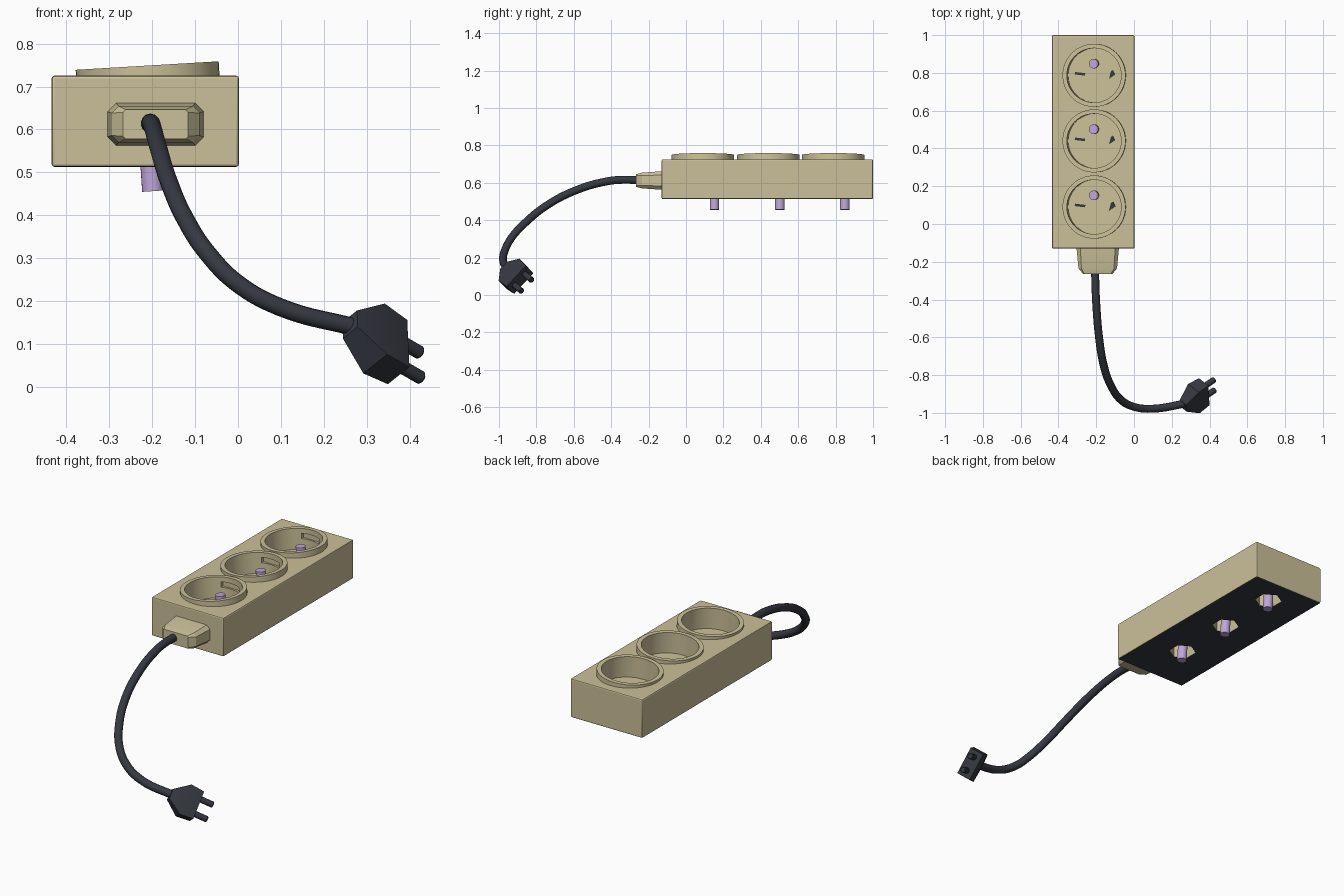
import bpy, bmesh, math
from mathutils import Vector, Matrix

if "Cube" in bpy.data.objects:
    bpy.data.objects.remove(bpy.data.objects["Cube"])

TILT = math.radians(-3.4)
CX = -0.205
CUPS = (0.09, 0.44, 0.787)


def material(name, rgb):
    m = bpy.data.materials.new(name)
    m.diffuse_color = (*rgb, 1)
    m.use_nodes = True
    m.node_tree.nodes["Principled BSDF"].inputs["Base Color"].default_value = m.diffuse_color
    return m


BEIGE = material("beige_plastic", (0.60, 0.53, 0.32))
DARK = material("dark_rubber", (0.035, 0.04, 0.052))
PURPLE = material("purple_pin", (0.53, 0.38, 0.70))


def finish(ob, name, mat, angle=35):
    ob.name = name
    ob.data.materials.append(mat)
    bpy.ops.object.select_all(action='DESELECT')
    ob.select_set(True)
    bpy.context.view_layer.objects.active = ob
    bpy.ops.object.shade_smooth_by_angle(angle=math.radians(angle))
    return ob


def box(name, loc, dims, mat, rot=(0, 0, 0)):
    bpy.ops.mesh.primitive_cube_add(size=1, location=loc, rotation=rot)
    ob = bpy.context.object
    ob.scale = dims
    bpy.ops.object.transform_apply(location=False, rotation=False)
    return finish(ob, name, mat)


def cylinder(name, a, b, r, mat, sides=24):
    a, b = Vector(a), Vector(b)
    bpy.ops.mesh.primitive_cylinder_add(vertices=sides, radius=r, depth=(b - a).length, location=(a + b) / 2)
    ob = bpy.context.object
    ob.rotation_euler = (b - a).to_track_quat('Z', 'Y').to_euler()
    return finish(ob, name, mat)


def bevel(ob, width, segments=1):
    m = ob.modifiers.new("bevel", 'BEVEL')
    m.width, m.segments, m.limit_method = width, segments, 'ANGLE'
    bpy.context.view_layer.objects.active = ob
    bpy.ops.object.modifier_apply(modifier=m.name)


def boolean(ob, tool, op):
    m = ob.modifiers.new("bool", 'BOOLEAN')
    m.object, m.operation, m.solver = tool, op, 'EXACT'
    bpy.context.view_layer.objects.active = ob
    bpy.ops.object.modifier_apply(modifier=m.name)
    bpy.data.objects.remove(tool)


def loft(name, rings, mat):
    bm = bmesh.new()
    loops = [[bm.verts.new(p) for p in ring] for ring in rings]
    n = len(loops[0])
    for l0, l1 in zip(loops, loops[1:]):
        for i in range(n):
            bm.faces.new((l0[i], l0[(i + 1) % n], l1[(i + 1) % n], l1[i]))
    bm.faces.new(loops[0])
    bm.faces.new(loops[-1])
    bmesh.ops.recalc_face_normals(bm, faces=bm.faces)
    me = bpy.data.meshes.new(name)
    bm.to_mesh(me)
    bm.free()
    ob = bpy.data.objects.new(name, me)
    bpy.context.collection.objects.link(ob)
    return finish(ob, name, mat, 20)


def tilted(x, y, z):
    # point in a socket frame (origin at the cup floor) leaned about y
    return Matrix.Rotation(TILT, 3, 'Y') @ Vector((x, 0, z)) + Vector((CX, y, 0.635))


# housing with raised rims, cups, wall notches and pin bores underneath
body = box("housing", (-0.216, 0.435, 0.619), (0.437, 1.13, 0.213), BEIGE)
bevel(body, 0.007, 2)
for y in CUPS:
    boolean(body, cylinder("rim", tilted(0, y, 0.04), tilted(0, y, 0.114), 0.167, BEIGE, 48), 'UNION')
for y in CUPS:
    boolean(body, cylinder("cut", tilted(0, y, 0), tilted(0, y, 0.2), 0.144, BEIGE, 48), 'DIFFERENCE')
    boolean(body, box("cut", (CX, y + 0.07, 0.705), (0.11, 0.165, 0.03), BEIGE), 'DIFFERENCE')
    boolean(body, cylinder("cut", (CX, y + 0.06, 0.45), (CX, y + 0.06, 0.62), 0.07, BEIGE, 6), 'DIFFERENCE')

# dark underside
body.data.materials.clear()
body.data.materials.append(BEIGE)
body.data.materials.append(DARK)
for p in body.data.polygons:
    p.material_index = 1 if p.normal.z < -0.9 and p.center.z < 0.53 else 0
bpy.ops.object.select_all(action='DESELECT')
body.select_set(True)
bpy.context.view_layer.objects.active = body
bpy.ops.object.shade_smooth_by_angle(angle=math.radians(30))

# earth pins and contact slots in each cup
for i, y in enumerate(CUPS, 1):
    cylinder(f"earth_pin_{i}", tilted(-0.004, y + 0.062, -0.179), tilted(-0.006, y + 0.062, 0.055), 0.025, PURPLE)
    box(f"long_slot_{i}", tilted(-0.081, y + 0.008, 0), (0.055, 0.013, 0.004), DARK, (0, TILT, -0.12))
    tri = [(0.073, -0.018), (0.106, 0.004), (0.094, 0.028), (0.083, 0.022)]
    rings = [[tilted(px, y + py, h) for px, py in tri] for h in (-0.002, 0.002)]
    loft(f"wedge_slot_{i}", rings, DARK)


# cord sleeve: chamfered block narrowing to its end
def octagon(y, hx, hz, c, cz):
    q = [(hx, hz - c), (hx - c, hz), (c - hx, hz), (-hx, hz - c),
         (-hx, c - hz), (c - hx, -hz), (hx - c, -hz), (hx, c - hz)]
    return [(-0.192 + x, y, cz + z) for x, z in q]


loft("cord_sleeve", [octagon(-0.12, 0.113, 0.050, 0.02, 0.612),
                     octagon(-0.235, 0.102, 0.042, 0.016, 0.612),
                     octagon(-0.266, 0.076, 0.034, 0.006, 0.612)], BEIGE)

# power cord
path = [(-0.206, -0.25, 0.613), (-0.204, -0.33, 0.616), (-0.20, -0.42, 0.608), (-0.185, -0.60, 0.555),
        (-0.16, -0.75, 0.475), (-0.125, -0.85, 0.395), (-0.07, -0.93, 0.31), (0.0, -0.968, 0.24),
        (0.10, -0.978, 0.185), (0.275, -0.95, 0.138)]
cu = bpy.data.curves.new("power_cord", 'CURVE')
cu.dimensions = '3D'
cu.bevel_depth, cu.bevel_resolution, cu.resolution_u = 0.021, 4, 8
cu.use_fill_caps = True
sp = cu.splines.new('BEZIER')
sp.bezier_points.add(len(path) - 1)
for bp, co in zip(sp.bezier_points, path):
    bp.co = co
    bp.handle_left_type = bp.handle_right_type = 'AUTO'
cord = bpy.data.objects.new("power_cord", cu)
bpy.context.collection.objects.link(cord)
cord.data.materials.append(DARK)

# plug: faceted body along its own axis, with two pins
base = Vector((0.261, -0.962, 0.145))
d = Vector((0.175, 0.117, -0.101)).normalized()
w = Vector((0.07, 0.74, 0.66))
w = (w - d * w.dot(d)).normalized()
t = d.cross(w)
sections = [(0.0, 0.026, 0.026), (0.075, 0.081, 0.042), (0.148, 0.075, 0.038)]
loft("plug_body", [[base + d * s + w * a * i + t * b * j for i, j in ((1, 1), (-1, 1), (-1, -1), (1, -1))]
                   for s, a, b in sections], DARK)
for side, name in ((1, "plug_pin_upper"), (-1, "plug_pin_lower")):
    off = base + w * 0.040 * side
    pin = cylinder(name, off + d * 0.13, off + d * 0.222, 0.016, DARK, 16)
    bevel(pin, 0.004)
